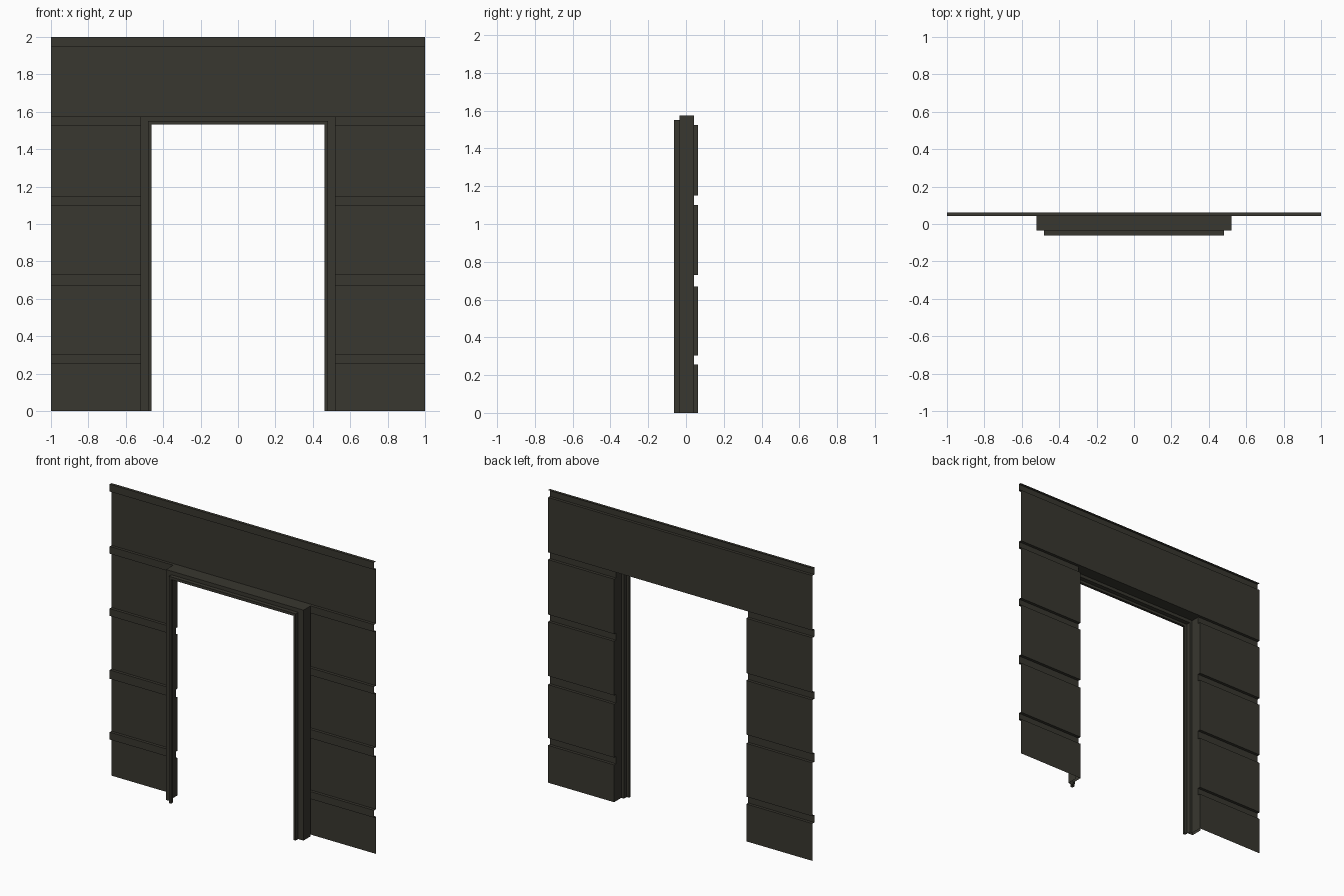
import bpy

if "Cube" in bpy.data.objects:
    bpy.data.objects.remove(bpy.data.objects["Cube"])

# Single dark olive metal colour
metal = bpy.data.materials.new("dark olive metal")
metal.diffuse_color = (0.040, 0.038, 0.029, 1)
metal.use_nodes = True
metal.node_tree.nodes["Principled BSDF"].inputs["Base Color"].default_value = metal.diffuse_color

OUT, IN = 0.0625, 0.0425        # panel face and recessed groove depth (y)
EDGE, HEAD = 0.50, 1.575        # wall opening half width and height
GROOVES = [(0.255, 0.305), (0.67, 0.73), (1.10, 1.15), (1.525, 1.575), (1.95, 2.0)]


def add_mesh(name, verts, faces):
    mesh = bpy.data.meshes.new(name)
    mesh.from_pydata(verts, [], faces)
    mesh.materials.append(metal)
    obj = bpy.data.objects.new(name, mesh)
    bpy.context.collection.objects.link(obj)
    return obj


def mirror_x(obj):
    obj.modifiers.new("mirror", 'MIRROR').use_axis[0] = True


def sheet(name, profile, x0, x1):
    """Extrude an open (y, z) profile along x."""
    verts = [(x, y, z) for y, z in profile for x in (x0, x1)]
    faces = [(2 * i, 2 * i + 2, 2 * i + 3, 2 * i + 1) for i in range(len(profile) - 1)]
    return add_mesh(name, verts, faces)


# Stepped wall profiles: grooved side panels and the band over the doorway
side_profile = [(OUT, 0)]
for low, high in GROOVES[:4]:
    side_profile += [(OUT, low), (IN, low), (IN, high), (OUT, high)]
low, high = GROOVES[4]
top_profile = [(OUT, HEAD), (OUT, low), (IN, low), (IN, high), (OUT, high)]

mirror_x(sheet("side_wall", side_profile, EDGE, 1.0))
sheet("upper_wall", top_profile, -1.0, 1.0)

# Narrow returns closing each panel edge at the doorway, open at the grooves
verts, faces = [], []
start = 0
for low, high in GROOVES[:4]:
    n = len(verts)
    verts += [(EDGE, IN, start), (EDGE, OUT, start), (EDGE, OUT, low), (EDGE, IN, low)]
    faces.append((n, n + 1, n + 2, n + 3))
    start = high
mirror_x(add_mesh("panel_return", verts, faces))


# Door frame: stepped (half width, y, height) profile swept up, over and down
def sweep_frame(name, profile):
    verts = []
    for x, y, z in profile:
        verts += [(-x, y, 0), (-x, y, z), (x, y, z), (x, y, 0)]
    faces = []
    for i in range(len(profile) - 1):
        for k in range(3):
            a = 4 * i + k
            faces.append((a, a + 1, a + 5, a + 4))
    return add_mesh(name, verts, faces)


sweep_frame("door_frame", [
    (0.52, IN, 1.575), (0.52, -0.035, 1.575), (0.48, -0.035, 1.55),
    (0.48, -OUT, 1.55), (0.462, -OUT, 1.532), (0.462, -0.045, 1.532),
    (0.48, -0.045, 1.55), (0.48, -0.015, 1.55), (EDGE, -0.015, 1.572),
    (EDGE, IN, 1.572)])

# Soffit joining the door head to the wall face
sheet("door_head_soffit", [(IN, HEAD), (OUT, HEAD)], -EDGE, EDGE)
